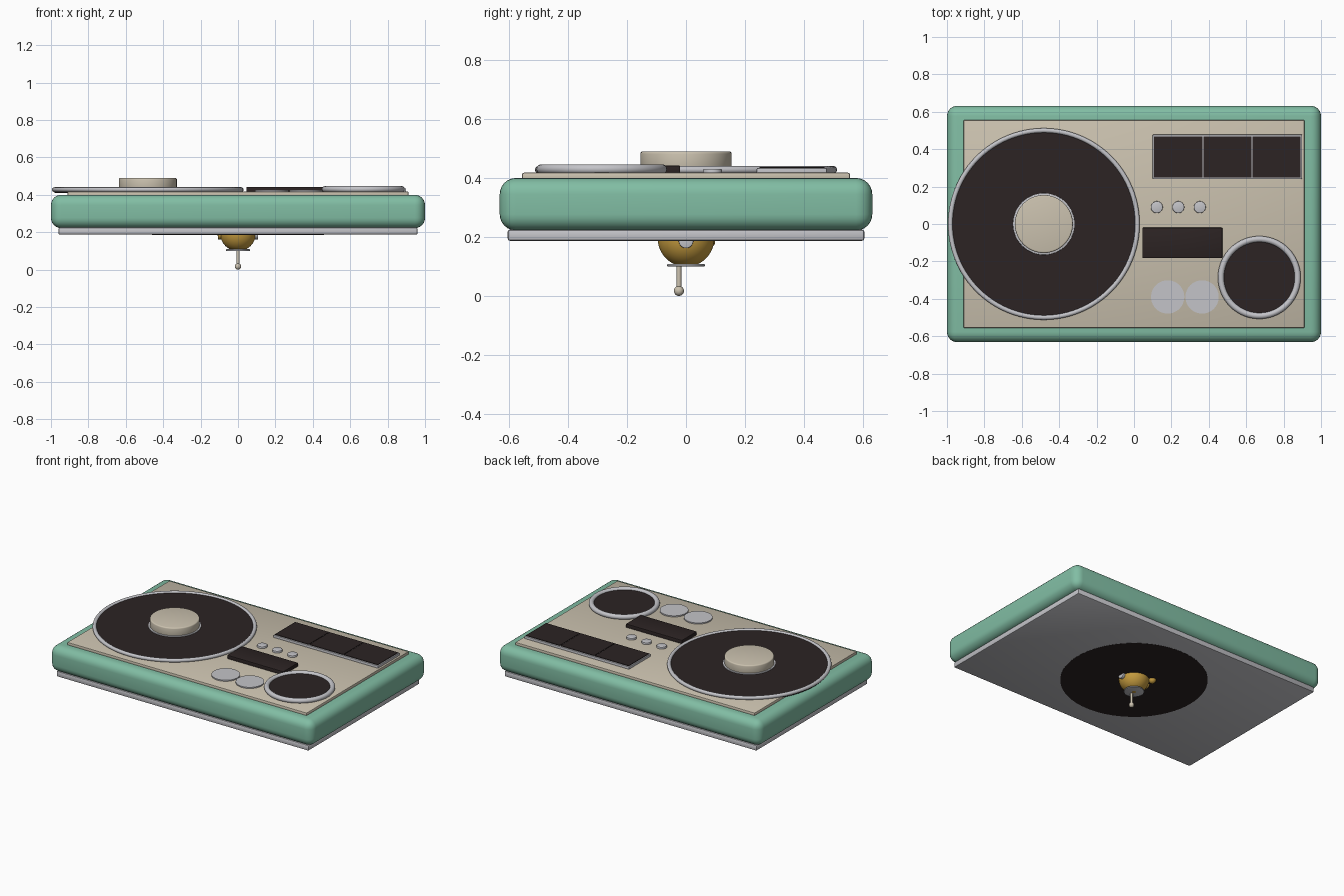
import bpy, math

if "Cube" in bpy.data.objects:
    bpy.data.objects.remove(bpy.data.objects["Cube"])

def mat(name, c):
    m = bpy.data.materials.new(name)
    m.diffuse_color = (*c, 1)
    m.use_nodes = True
    m.node_tree.nodes["Principled BSDF"].inputs["Base Color"].default_value = m.diffuse_color
    return m

TEAL = mat("teal", (.22, .51, .37))
CREAM = mat("cream", (.60, .54, .43))
SILVER = mat("silver", (.55, .55, .58))
DARK = mat("dark_brown", (.025, .017, .017))
GOLD = mat("gold", (.56, .33, .05))

def finish(name, m, bevel=0, seg=2):
    o = bpy.context.object
    o.name = name
    o.data.materials.append(m)
    if bevel:
        b = o.modifiers.new("bevel", 'BEVEL')
        b.width, b.segments, b.limit_method = bevel, seg, 'ANGLE'
        bpy.ops.object.modifier_apply(modifier=b.name)
    bpy.ops.object.shade_smooth_by_angle(angle=math.radians(35))
    return o

def box(name, m, x0, x1, y0, y1, z0, z1, bevel=0, seg=2):
    bpy.ops.mesh.primitive_cube_add(size=1, location=((x0+x1)/2, (y0+y1)/2, (z0+z1)/2))
    bpy.context.object.scale = (x1-x0, y1-y0, z1-z0)
    bpy.ops.object.transform_apply(location=False, rotation=False, scale=True)
    return finish(name, m, bevel, seg)

def disc(name, m, x, y, r, z0, z1, bevel=0, seg=2):
    bpy.ops.mesh.primitive_cylinder_add(vertices=64, radius=r, depth=z1-z0, location=(x, y, (z0+z1)/2))
    return finish(name, m, bevel, seg)

def ring(name, m, x, y, z, major, minor):
    bpy.ops.mesh.primitive_torus_add(location=(x, y, z), major_radius=major, minor_radius=minor,
                                     major_segments=96, minor_segments=16)
    return finish(name, m)

def ball(name, m, x, y, z, r):
    bpy.ops.mesh.primitive_uv_sphere_add(segments=48, ring_count=24, radius=r, location=(x, y, z))
    return finish(name, m)

# case, base and top panel
box("case", TEAL, -1, 1, -.632, .632, .222, .4, .055, 6)
box("base_plate", SILVER, -.96, .96, -.605, .605, .187, .225, .008)
box("top_panel", CREAM, -.912, .912, -.556, .556, .39, .418, .006)

# large platter with hub
X = -.482
disc("platter", DARK, X, 0, .5, .41, .432)
ring("platter_rim", SILVER, X, 0, .428, .5, .0125)
disc("hub_collar", SILVER, X, 0, .165, .42, .437, .003)
disc("hub", CREAM, X, 0, .155, .43, .49, .008, 3)

# small dial
disc("small_dial", DARK, .67, -.286, .2, .41, .433)
ring("small_dial_rim", SILVER, .67, -.286, .43, .205, .0165)

# triple screen
box("screen_frame", SILVER, .1, .898, .24, .478, .41, .434, .003)
for i in range(3):
    x = .108 + i * .2625
    box(f"screen_{i+1}", DARK, x, x + .257, .249, .469, .43, .438)

# display block, buttons and flat knobs
box("display", DARK, .045, .472, -.182, -.02, .41, .442, .003)
for i in range(3):
    disc(f"button_{i+1}", SILVER, .122 + i * .115, .09, .032, .41, .431, .004)
for i, x in enumerate((.18, .364)):
    disc(f"flat_knob_{i+1}", SILVER, x, -.39, .089, .41, .426)

# underside: dark disc, dome with side studs, flange and hanging stem
disc("underside_disc", DARK, 0, 0, .46, .186, .2)
ball("dome", GOLD, 0, 0, .195, .096)
for n, x, m in (("right_stud", .097, SILVER), ("left_stud", -.097, GOLD)):
    bpy.ops.mesh.primitive_cylinder_add(vertices=32, radius=.025, depth=.02, location=(x, 0, .187),
                                        rotation=(0, math.pi/2, 0))
    finish(n, m, .002)
ball("side_bead", GOLD, -.085, .075, .185, .024)
disc("flange", SILVER, 0, 0, .064, .1, .109, .003)
disc("stem", CREAM, 0, -.024, .008, .02, .105)
ball("stem_tip", CREAM, 0, -.024, .017, .017)
